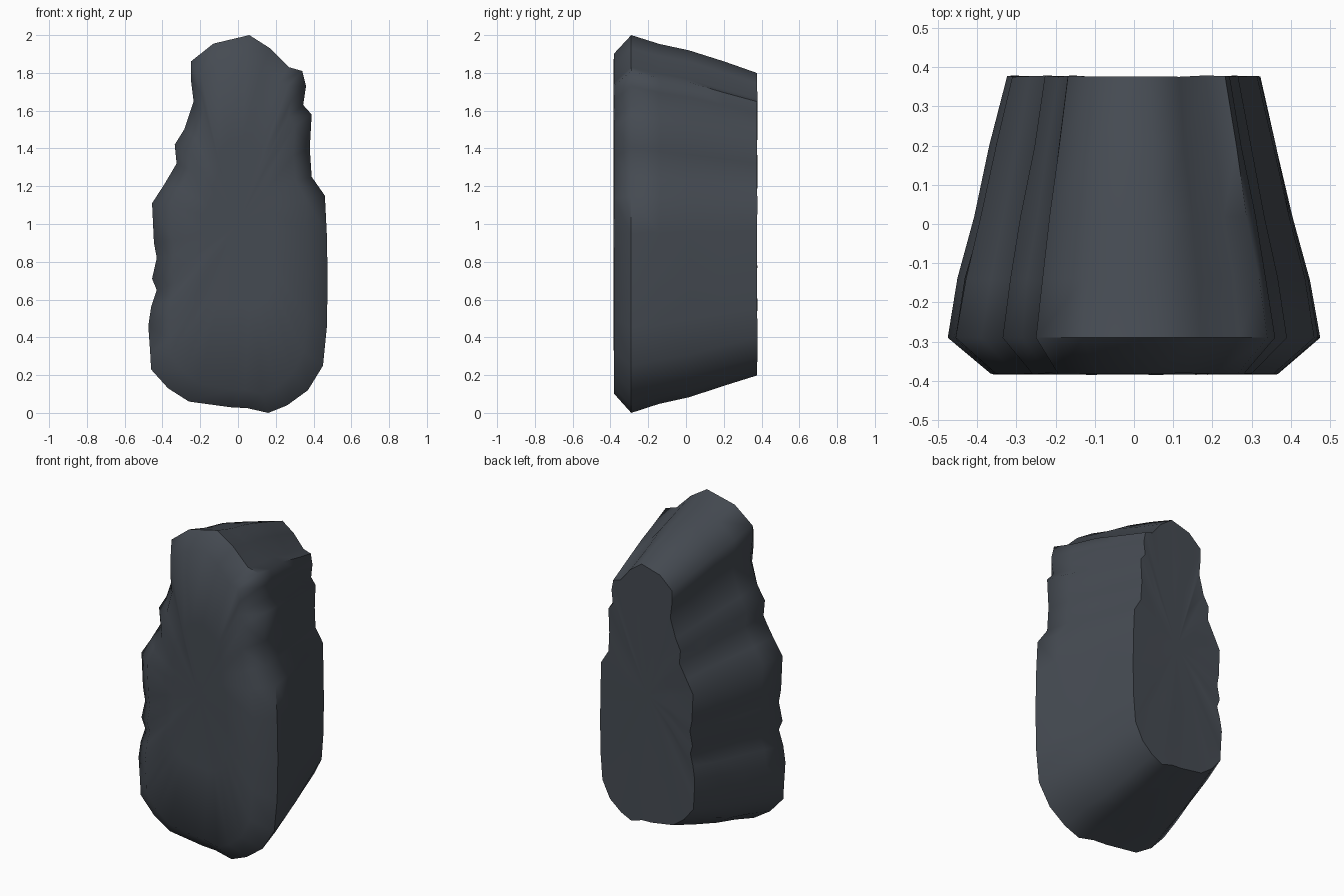
import bpy, bmesh, random
from mathutils import Vector

if "Cube" in bpy.data.objects:
    bpy.data.objects.remove(bpy.data.objects["Cube"])

random.seed(4)

# Widest silhouette of the stone (x, z), clockwise from the peak
outline = [
    (.06, 2.0), (.17, 1.93), (.27, 1.83), (.34, 1.81), (.36, 1.73), (.345, 1.63),
    (.39, 1.58), (.38, 1.40), (.39, 1.25), (.46, 1.15), (.47, .95), (.475, .70),
    (.47, .45), (.45, .25), (.37, .12), (.26, .04), (.16, 0), (.05, .025),
    (-.04, .03), (-.26, .06), (-.37, .13), (-.46, .23), (-.465, .32), (-.475, .46),
    (-.46, .56), (-.43, .65), (-.455, .71), (-.43, .82), (-.445, .90), (-.455, 1.11),
    (-.39, 1.21), (-.325, 1.32), (-.335, 1.42), (-.285, 1.50), (-.235, 1.65),
    (-.25, 1.77), (-.25, 1.86), (-.13, 1.955)]

# Sections from front to back: y, x scale, z scale, roughness
sections = [
    (-.382, .40, .45, .003), (-.382, .775, .90, .002), (-.29, 1, 1, 0),
    (-.14, .945, .955, .004), (.02, .855, .92, .004), (.20, .77, .86, .004),
    (.377, .68, .80, .002), (.372, .35, .40, .003)]

bm = bmesh.new()
rings = []
for y, sx, sz, rough in sections:
    r = lambda: random.uniform(-rough, rough)
    rings.append([bm.verts.new((x * sx + r(), y + r(), 1 + (z - 1) * sz + r()))
                  for x, z in outline])

# Skin between the sections
n = len(outline)
for a, b in zip(rings, rings[1:]):
    for i in range(n):
        j = (i + 1) % n
        bm.faces.new((a[i], a[j], b[j], b[i]))

# Close the front and the back
for ring, y in ((rings[0], -.382), (rings[-1], .372)):
    centre = bm.verts.new(Vector((0, y, 1)))
    for i in range(n):
        bm.faces.new((ring[i], ring[(i + 1) % n], centre))
bmesh.ops.recalc_face_normals(bm, faces=bm.faces)

mesh = bpy.data.meshes.new("standing_rock")
bm.to_mesh(mesh)
bm.free()
rock = bpy.data.objects.new("standing_rock", mesh)
bpy.context.collection.objects.link(rock)

# Dark slate colour
slate = bpy.data.materials.new("dark_slate")
slate.diffuse_color = (.06, .07, .085, 1)
slate.use_nodes = True
slate.node_tree.nodes["Principled BSDF"].inputs["Base Color"].default_value = slate.diffuse_color
mesh.materials.append(slate)

bpy.context.view_layer.objects.active = rock
rock.select_set(True)
bpy.ops.object.shade_smooth_by_angle(angle=1.0)
